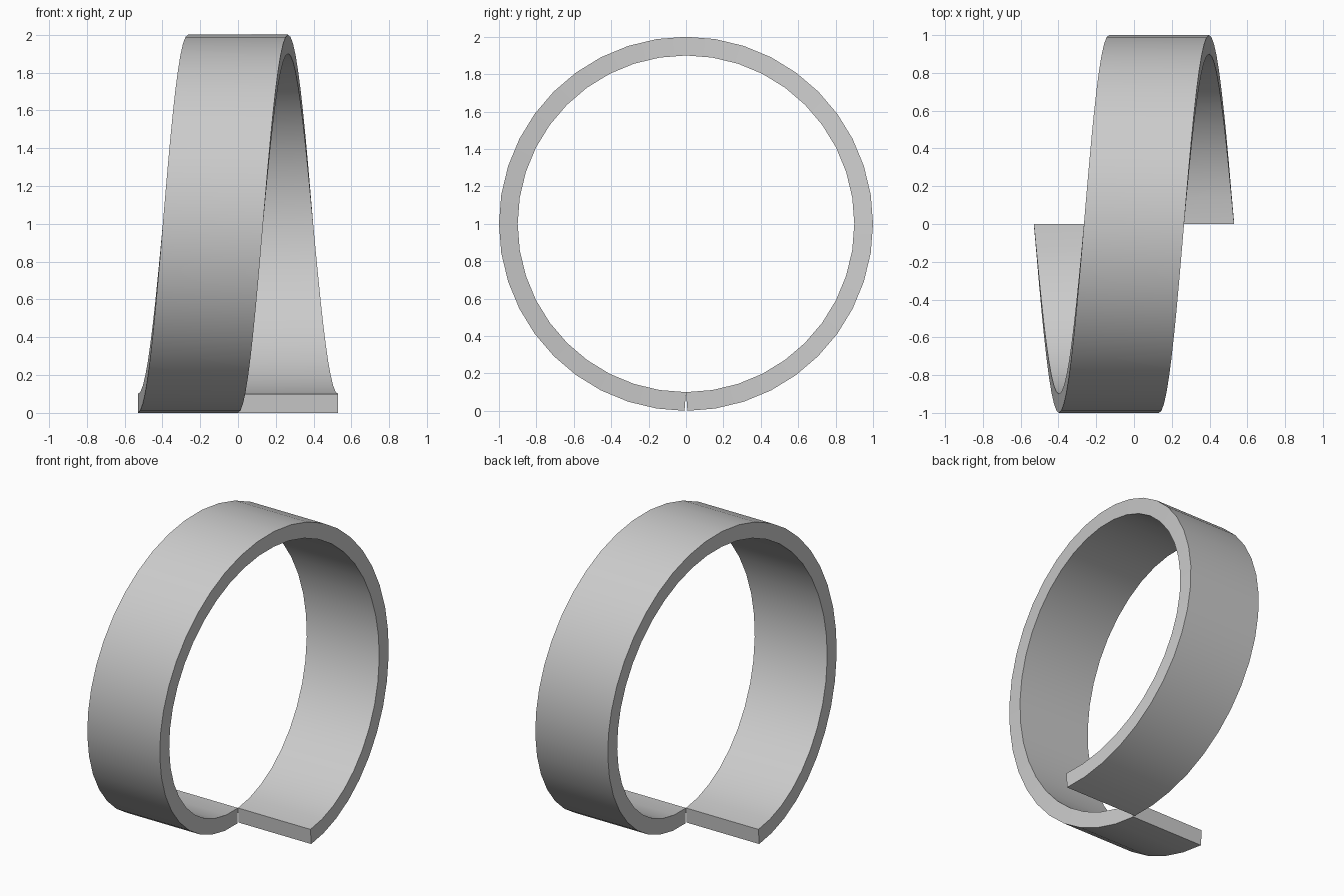
import bpy, bmesh
from math import sin, cos, pi

if "Cube" in bpy.data.objects:
    bpy.data.objects.remove(bpy.data.objects["Cube"])

STEPS = 40            # segments in the single turn
WIDTH = 0.53          # strip width along x, equal to the pitch
R_IN, THICK = 0.9, 0.1


def radial(a):
    """Direction from the x axis, starting at the bottom and rising at the front."""
    return -sin(a), -cos(a)


# helical strip: sweep a rectangular section one turn around the x axis
bm = bmesh.new()
sections = []
half = pi / STEPS
for i in range(STEPS + 1):
    a = 2 * pi * i / STEPS
    x0 = -WIDTH + WIDTH * i / STEPS
    # end sections are thickened along the normal of the end face
    tilt = half if i == 0 else -half if i == STEPS else 0
    (y, z), (ny, nz) = radial(a), radial(a + tilt)
    inner = (R_IN * y, 1 + R_IN * z)
    outer = (inner[0] + THICK * ny, inner[1] + THICK * nz)
    sections.append([bm.verts.new((x, *p)) for x, p in (
        (x0, inner), (x0 + WIDTH, inner), (x0 + WIDTH, outer), (x0, outer))])

for s, t in zip(sections, sections[1:]):
    for k in range(4):
        n = (k + 1) % 4
        bm.faces.new((s[k], s[n], t[n], t[k]))
bm.faces.new(sections[0])
bm.faces.new(sections[-1])
bmesh.ops.recalc_face_normals(bm, faces=bm.faces)

mesh = bpy.data.meshes.new("spiral_strip")
bm.to_mesh(mesh)
bm.free()
strip = bpy.data.objects.new("spiral_strip", mesh)
bpy.context.collection.objects.link(strip)

# smooth curved faces, crisp rims
bpy.context.view_layer.objects.active = strip
strip.select_set(True)
bpy.ops.object.shade_smooth_by_angle(angle=pi / 6)
